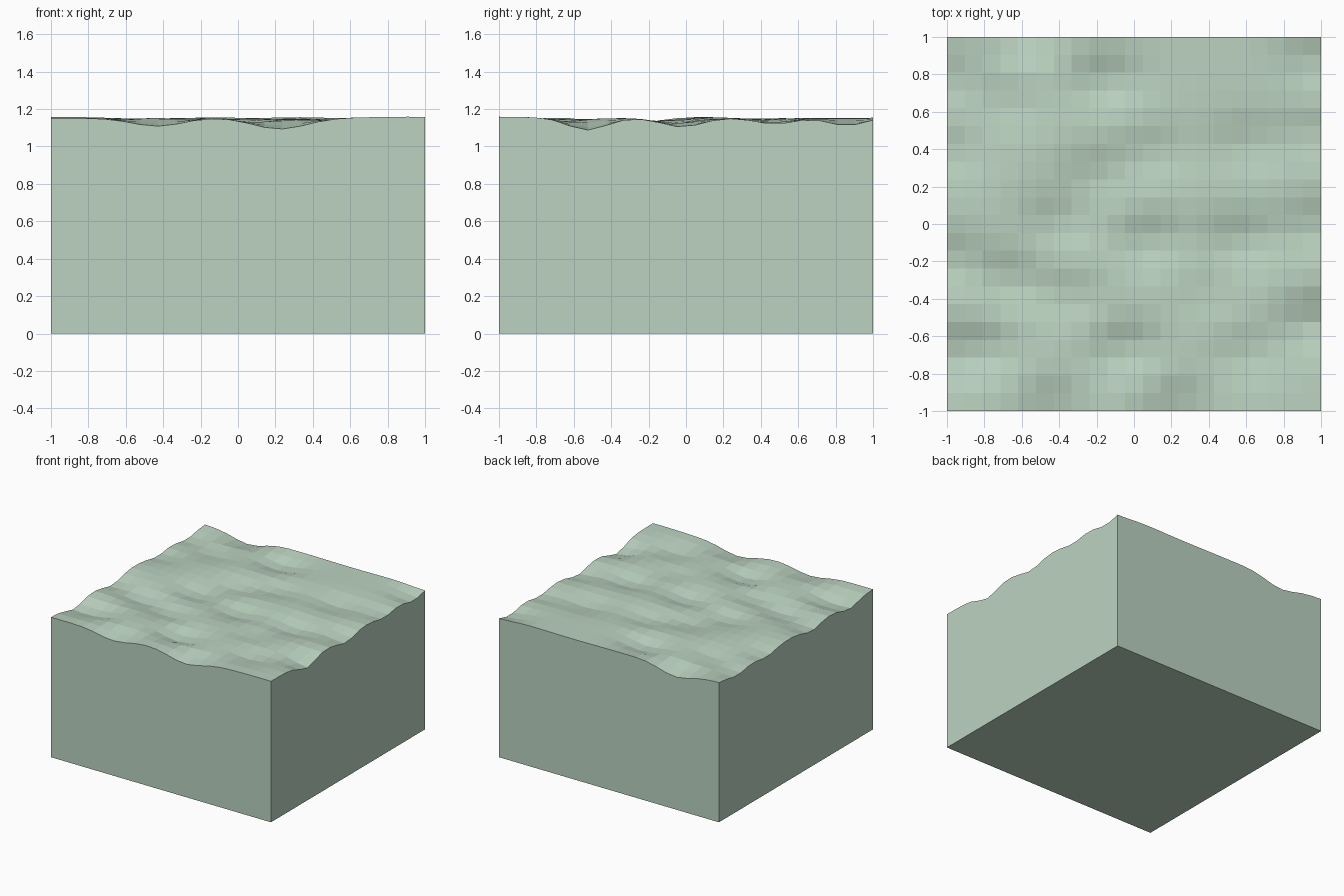
import bpy, bmesh
from math import exp, sin

if "Cube" in bpy.data.objects:
    bpy.data.objects.remove(bpy.data.objects["Cube"])

CELLS = 21
LEVEL = 1.155

# troughs in the water surface: x, y, depth
TROUGHS = [
    (-0.43, -1.00, .050), (0.22, -1.00, .058),
    (1.00, -0.53, .066), (1.00, -0.02, .046), (1.00, 0.48, .034), (1.00, 0.86, .046),
    (-1.00, -0.70, .035), (-1.00, -0.20, .045), (-1.00, 0.38, .035), (-1.00, 0.76, .035),
    (-0.60, 1.00, .065), (-0.15, 0.76, .055), (-0.68, 0.64, .030),
    (0.10, 0.38, .035), (0.60, 0.42, .035), (-0.20, 0.24, .035),
    (-0.38, 0.00, .045), (0.08, -0.10, .050), (0.57, -0.10, .050),
    (-0.66, -0.31, .050), (-0.34, -0.40, .040),
    (-0.06, -0.68, .060), (-0.78, -0.68, .045), (0.60, -0.70, .035), (0.40, -0.38, .025),
]


def height(x, y):
    z = LEVEL + 0.004 * sin(5 * x + 3 * y)
    for tx, ty, depth in TROUGHS:
        z -= depth * exp(-((x - tx) / 0.20) ** 2 - ((y - ty) / 0.145) ** 2)
    return z


# wavy top surface
bm = bmesh.new()
n = CELLS + 1
coord = [-1 + 2 * i / CELLS for i in range(n)]
top = [[bm.verts.new((x, y, height(x, y))) for x in coord] for y in coord]
for j in range(CELLS):
    for i in range(CELLS):
        bm.faces.new((top[j][i], top[j][i + 1], top[j + 1][i + 1], top[j + 1][i]))

# flat sides and bottom
base = [bm.verts.new((x, y, 0)) for x, y in ((-1, -1), (1, -1), (1, 1), (-1, 1))]
edges = [top[0], [row[-1] for row in top], top[-1][::-1], [row[0] for row in top][::-1]]
for k, edge in enumerate(edges):
    bm.faces.new([base[k], base[(k + 1) % 4]] + edge[::-1])
bm.faces.new(base[::-1])
bmesh.ops.recalc_face_normals(bm, faces=bm.faces[:])

mesh = bpy.data.meshes.new("water_block")
bm.to_mesh(mesh)
bm.free()
water = bpy.data.objects.new("water_block", mesh)
bpy.context.collection.objects.link(water)

# pale green water
mat = bpy.data.materials.new("pale_green_water")
mat.diffuse_color = (0.50, 0.65, 0.53, 1)
mat.use_nodes = True
mat.node_tree.nodes["Principled BSDF"].inputs["Base Color"].default_value = mat.diffuse_color
mesh.materials.append(mat)
